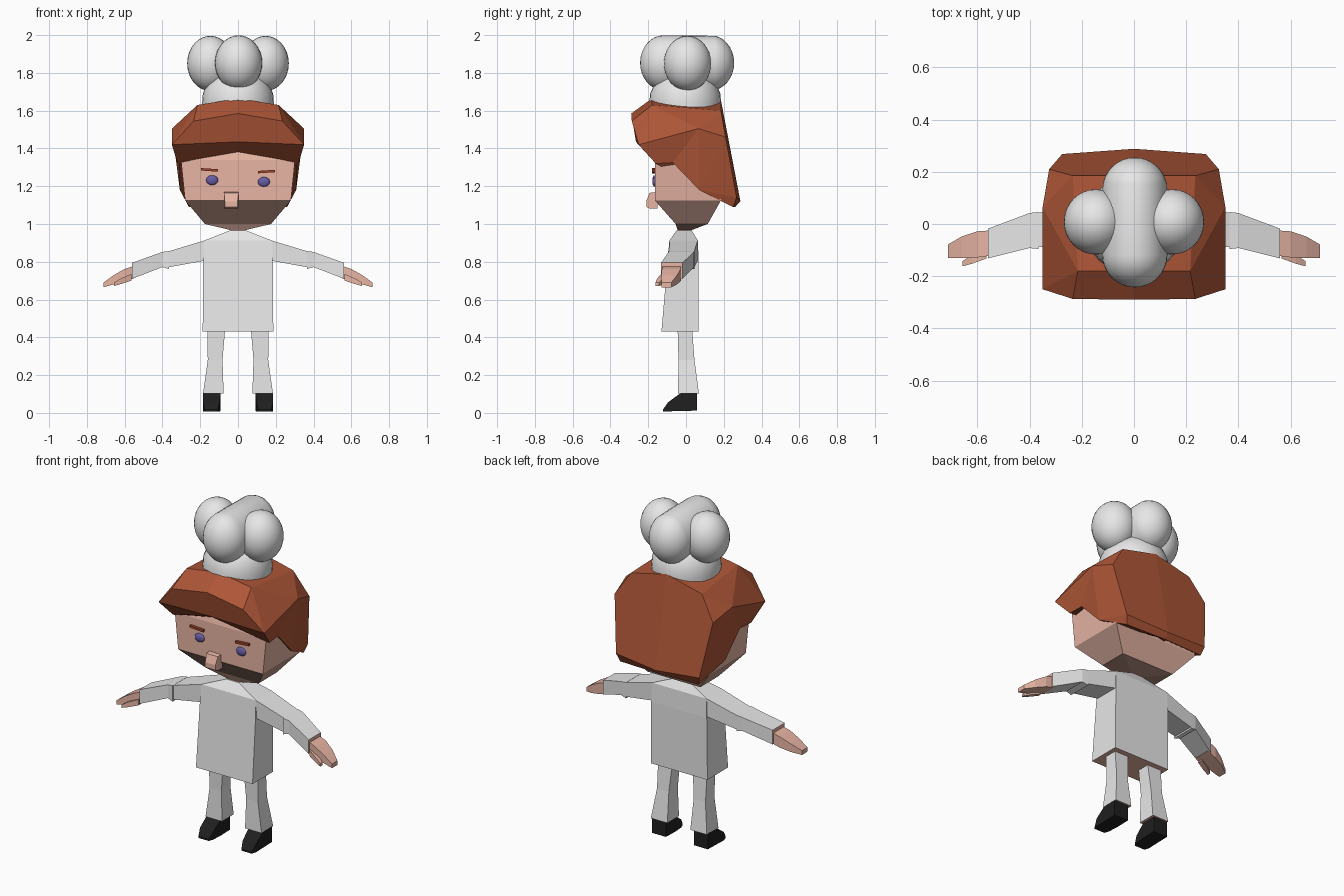
import bpy, bmesh, math
from mathutils import Matrix

if "Cube" in bpy.data.objects:
    bpy.data.objects.remove(bpy.data.objects["Cube"])


def material(name, color):
    m = bpy.data.materials.new(name)
    m.diffuse_color = (*color, 1)
    m.use_nodes = True
    m.node_tree.nodes["Principled BSDF"].inputs["Base Color"].default_value = m.diffuse_color
    return m


WHITE = material("white cloth", (.80, .80, .80))
SKIN = material("skin", (.80, .46, .37))
STUBBLE = material("stubble", (.38, .22, .18))
STUBBLE_SOFT = material("soft stubble", (.58, .35, .285))
HAIR = material("ginger hair", (.42, .092, .038))
BROW = material("brow", (.36, .06, .025))
EYE = material("eye", (.14, .107, .38))
SHOE = material("shoe black", (.014, .014, .014))


def finish(name, bm, mats, smooth=False, rule=None):
    """Turn a bmesh into an object; rule picks a material slot per face."""
    bmesh.ops.recalc_face_normals(bm, faces=bm.faces)
    bm.normal_update()
    for f in bm.faces:
        f.smooth = smooth
        if rule:
            f.material_index = rule(f)
    me = bpy.data.meshes.new(name)
    bm.to_mesh(me)
    bm.free()
    for m in mats:
        me.materials.append(m)
    ob = bpy.data.objects.new(name, me)
    bpy.context.collection.objects.link(ob)
    return ob


def loft(name, rings, mats, axis="z", side=1, rule=None):
    """Box loft. axis z: (z, x0, x1, y0, y1); axis x: (x, y0, y1, z0, z1);
    axis y: (y, x0, x1, z0, z1). side=-1 mirrors across x."""
    bm = bmesh.new()
    loops = []
    for p, a, b, c, d in rings:
        loop = []
        for u, v in ((a, c), (b, c), (b, d), (a, d)):
            x, y, z = {"z": (u, v, p), "x": (p, u, v), "y": (u, p, v)}[axis]
            loop.append(bm.verts.new((x * side, y, z)))
        loops.append(loop)
    for l0, l1 in zip(loops, loops[1:]):
        for i in range(4):
            j = (i + 1) % 4
            bm.faces.new((l0[i], l0[j], l1[j], l1[i]))
    bm.faces.new(loops[0])
    bm.faces.new(loops[-1])
    return finish(name, bm, mats, rule=rule)


def ellipsoid(name, centre, radii, mat, seg=32, stretch=0):
    """Smooth ellipsoid with poles along y, pulled apart along y by stretch."""
    bm = bmesh.new()
    bmesh.ops.create_uvsphere(bm, u_segments=seg, v_segments=seg // 2, radius=1)
    bmesh.ops.rotate(bm, verts=bm.verts, matrix=Matrix.Rotation(math.pi / 2, 3, "X"))
    for v in bm.verts:
        pull = stretch if v.co.y > 1e-4 else -stretch
        v.co = [v.co[i] * radii[i] + centre[i] for i in range(3)]
        v.co.y += pull
    return finish(name, bm, [mat], smooth=True)


# Hat: domed band, one long front-to-back puff and two side puffs
bm = bmesh.new()
profile = [(.188, 1.54), (.19, 1.64), (.186, 1.69), (.165, 1.74), (.13, 1.78), (.07, 1.81)]
n, prev = 32, None
for r, z in profile:
    ring = [bm.verts.new((r * math.cos(2 * math.pi * i / n),
                          r * math.sin(2 * math.pi * i / n) - .004, z)) for i in range(n)]
    if prev:
        for i in range(n):
            bm.faces.new((prev[i], prev[(i + 1) % n], ring[(i + 1) % n], ring[i]))
    prev = ring
bm.faces.new(prev)
finish("hat_band", bm, [WHITE], smooth=True)
ellipsoid("hat_long_puff", (.003, .006, 1.853), (.125, .125, .146), WHITE, stretch=.124)
for s, side in ((-1, "left"), (1, "right")):
    ellipsoid("hat_puff_" + side, (s * .146, .008, 1.85), (.123, .125, .146), WHITE)

# Hair: faceted half shell, mirrored
half = [
    (0, -.18, 1.665), (.215, -.18, 1.63),      # 0 1 crown front
    (0, -.29, 1.585), (.235, -.287, 1.545),    # 2 3 fringe crease
    (0, -.265, 1.435), (.35, -.25, 1.42),      # 4 5 fringe edge
    (0, -.165, 1.39), (.32, -.16, 1.32),       # 6 7 fringe root
    (.35, .065, 1.505), (0, .185, 1.655),      # 8 temple, 9 crown back
    (.235, .185, 1.60), (.325, .21, 1.46),     # 10 11 back corner
    (.275, .268, 1.14), (0, .288, 1.12),       # 12 13 nape
    (0, .26, 1.09), (.26, .25, 1.09),          # 14 15 nape under
    (.312, -.07, 1.325), (.308, .07, 1.18),    # 16 17 side edge
]
faces = [(0, 1, 10, 9), (1, 8, 10), (0, 2, 3, 1), (2, 4, 5, 3), (1, 3, 5), (1, 5, 8),
         (4, 6, 7, 5), (8, 5, 7, 16), (8, 16, 17), (8, 17, 11), (8, 11, 10), (11, 17, 12),
         (9, 10, 11, 12, 13), (13, 12, 15, 14), (12, 17, 15), (6, 14, 15, 17, 16, 7)]
bm = bmesh.new()
for s in (1, -1):
    vs = [bm.verts.new((x * s, y, z)) for x, y, z in half]
    for f in faces:
        bm.faces.new([vs[i] for i in f])
bmesh.ops.remove_doubles(bm, verts=bm.verts, dist=.0005)
finish("hair", bm, [HAIR])


# Head: stubble on the chin, softer on the cheeks
def head_rule(f):
    c = f.calc_center_median()
    if c.z > 1.13:
        return 0
    if f.normal.y < -.4 or c.z < 1.0:
        return 1
    return 2 if abs(f.normal.x) > .4 else 0


loft("head", [(.968, -.04, .04, -.045, .03), (1.0, -.175, .175, -.055, .115),
              (1.125, -.28, .28, -.165, .185), (1.34, -.302, .302, -.165, .17),
              (1.5, -.26, .26, -.12, .15)], [SKIN, STUBBLE, STUBBLE_SOFT], rule=head_rule)
loft("neck", [(.94, -.04, .04, -.045, .03), (.98, -.04, .04, -.045, .03)], [SKIN])
loft("nose", [(-.21, -.07, -.002, 1.09, 1.12), (-.193, -.074, .002, 1.082, 1.165),
              (-.15, -.074, .002, 1.082, 1.17)], [SKIN], axis="y")

# Eyes and brows
for s, side, drop in ((-1, "left", 0), (1, "right", .009)):
    ellipsoid("eye_" + side, (s * .137, -.166, 1.232 - drop), (.032, .012, .026), EYE, 16)
    loft("brow_" + side, [(.105, -.18, -.16, 1.277 - drop, 1.29 - drop),
                          (.195, -.18, -.16, 1.283 - drop, 1.296 - drop)],
         [BROW], axis="x", side=s)

# Coat with a skin-coloured underside
loft("coat", [(.43, -.187, .187, -.13, .065), (.80, -.184, .184, -.098, .067),
              (.912, -.18, .18, -.088, .063), (.966, -.042, .042, -.05, .03)],
     [WHITE, SKIN], rule=lambda f: int(f.normal.z < -.8))

for s, side in ((-1, "left"), (1, "right")):
    # Sleeve in two parts meeting at the elbow
    loft("upper_sleeve_" + side, [(.15, -.085, .06, .79, .915), (.18, -.088, .062, .805, .912),
                                  (.385, -.088, .042, .768, .85)], [WHITE], axis="x", side=s)
    loft("fore_sleeve_" + side, [(.365, -.096, .046, .762, .857), (.40, -.092, .042, .772, .852),
                                 (.56, -.132, -.018, .71, .795)],
         [WHITE, SKIN], axis="x", side=s, rule=lambda f: int(abs(f.calc_center_median().x) > .55))
    # Hand and thumb
    loft("hand_" + side, [(.54, -.12, -.024, .716, .782), (.60, -.128, -.028, .698, .762),
                          (.66, -.13, -.048, .68, .728), (.712, -.13, -.078, .665, .69)],
         [SKIN], axis="x", side=s)
    loft("thumb_" + side, [(.565, -.132, -.10, .70, .735), (.62, -.152, -.118, .682, .712),
                           (.657, -.162, -.142, .672, .69)], [SKIN], axis="x", side=s)
    # Trouser leg with skin-coloured hem opening
    loft("trouser_leg_" + side, [(.103, .076, .185, -.042, .068), (.28, .082, .16, -.04, .045),
                                 (.47, .066, .162, -.045, .03)],
         [WHITE, SKIN], side=s, rule=lambda f: int(f.normal.z < -.8))
    # Shoe: low toe rising to the ankle
    loft("shoe_" + side, [(-.122, .108, .176, .008, .018), (-.095, .098, .185, .008, .056),
                          (-.03, .092, .185, .01, .104), (.058, .092, .185, .012, .106)],
         [SHOE], axis="y", side=s)
